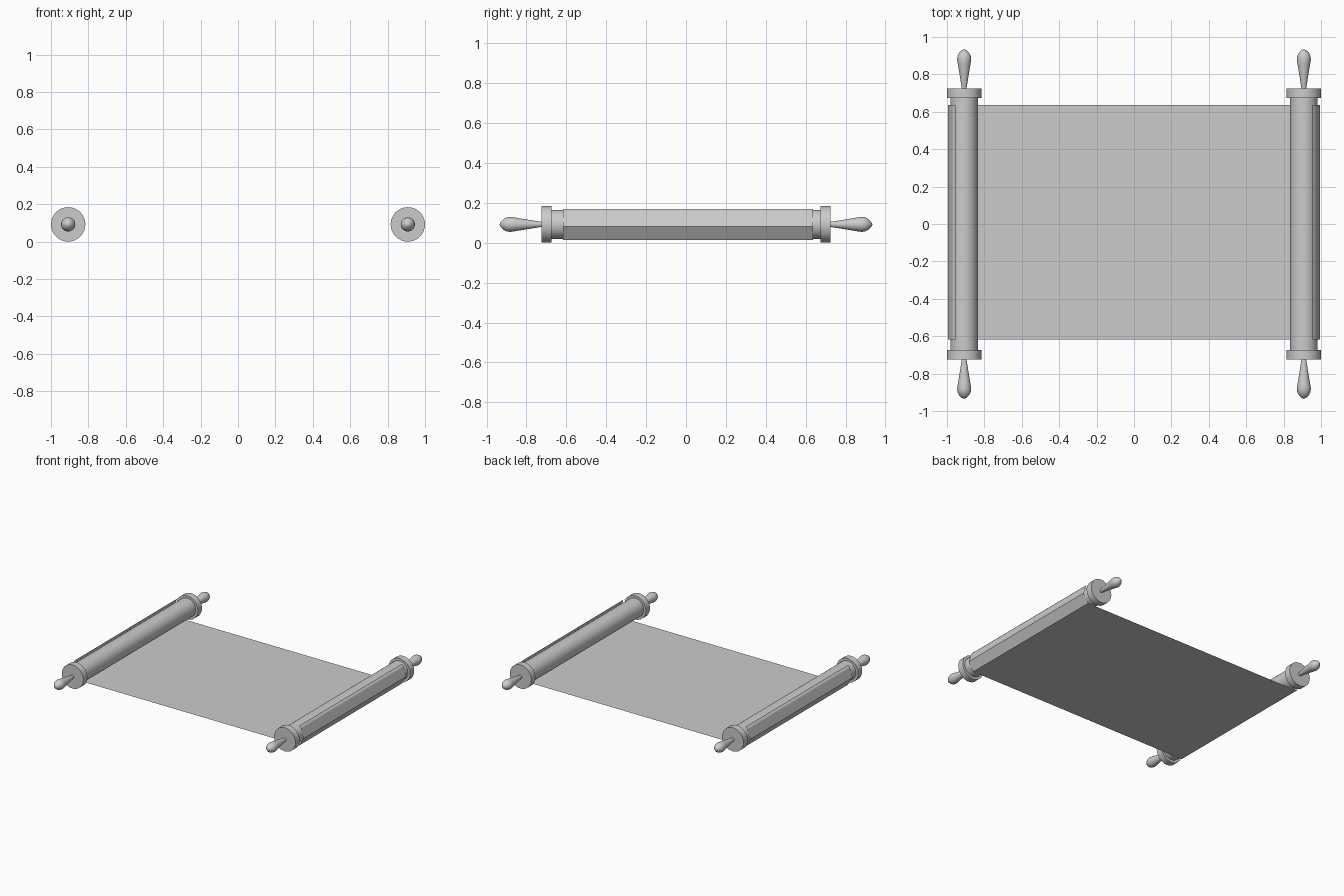
import bpy, bmesh, math
from mathutils import Matrix, Vector

if "Cube" in bpy.data.objects:
    bpy.data.objects.remove(bpy.data.objects["Cube"])

RX, RZ = 0.908, 0.092      # roller axis position


def finish(bm, name, smooth=True):
    me = bpy.data.meshes.new(name)
    bm.to_mesh(me)
    bm.free()
    ob = bpy.data.objects.new(name, me)
    bpy.context.collection.objects.link(ob)
    if smooth:
        bpy.ops.object.select_all(action='DESELECT')
        bpy.context.view_layer.objects.active = ob
        ob.select_set(True)
        bpy.ops.object.shade_smooth_by_angle(angle=math.radians(35))
    return ob


def lathe(name, profile, x, side=1, seg=32):
    """Spin (radius, y) points about the roller axis."""
    bm = bmesh.new()
    vs = [bm.verts.new((r, y * side, 0)) for r, y in profile]
    es = [bm.edges.new(p) for p in zip(vs, vs[1:])]
    bmesh.ops.spin(bm, geom=vs + es, cent=(0, 0, 0), axis=(0, 1, 0),
                   angle=math.tau, steps=seg)
    bmesh.ops.remove_doubles(bm, verts=bm.verts, dist=1e-5)
    bmesh.ops.recalc_face_normals(bm, faces=bm.faces)
    bmesh.ops.translate(bm, verts=bm.verts, vec=(x, 0, RZ))
    return finish(bm, name)


rod = [(0, -0.68), (0.073, -0.68), (0.073, 0.68), (0, 0.68)]
disc = [(0, 0.675), (0.092, 0.675), (0.092, 0.725), (0, 0.725)]
handle = [(0, 0.72), (0.012, 0.72), (0.023, 0.79), (0.034, 0.855), (0.038, 0.882),
          (0.035, 0.899), (0.027, 0.915), (0.013, 0.929), (0, 0.935)]

# Two rollers, each with end discs and turned handles
for label, x in (("left", -RX), ("right", RX)):
    lathe(f"{label}_roller", rod, x)
    for end, side in (("front", -1), ("back", 1)):
        lathe(f"{label}_{end}_disc", disc, x, side)
        lathe(f"{label}_{end}_handle", handle, x, side)

# Parchment sheet: flat between the rollers, faceted wrap round their outer sides
wrap = [(0.045, -0.077), (0.087, -0.010), (0.062, 0.062), (0.047, 0.077)]
right = [(RX + dx, RZ + dz) for dx, dz in wrap]
outline = [(-x, z) for x, z in reversed(right)] + right
bm = bmesh.new()
rows = [[bm.verts.new((x, y, z)) for x, z in outline] for y in (-0.617, 0.637)]
for i in range(len(outline) - 1):
    bm.faces.new((rows[0][i], rows[0][i + 1], rows[1][i + 1], rows[1][i]))
finish(bm, "parchment_sheet", smooth=False)
